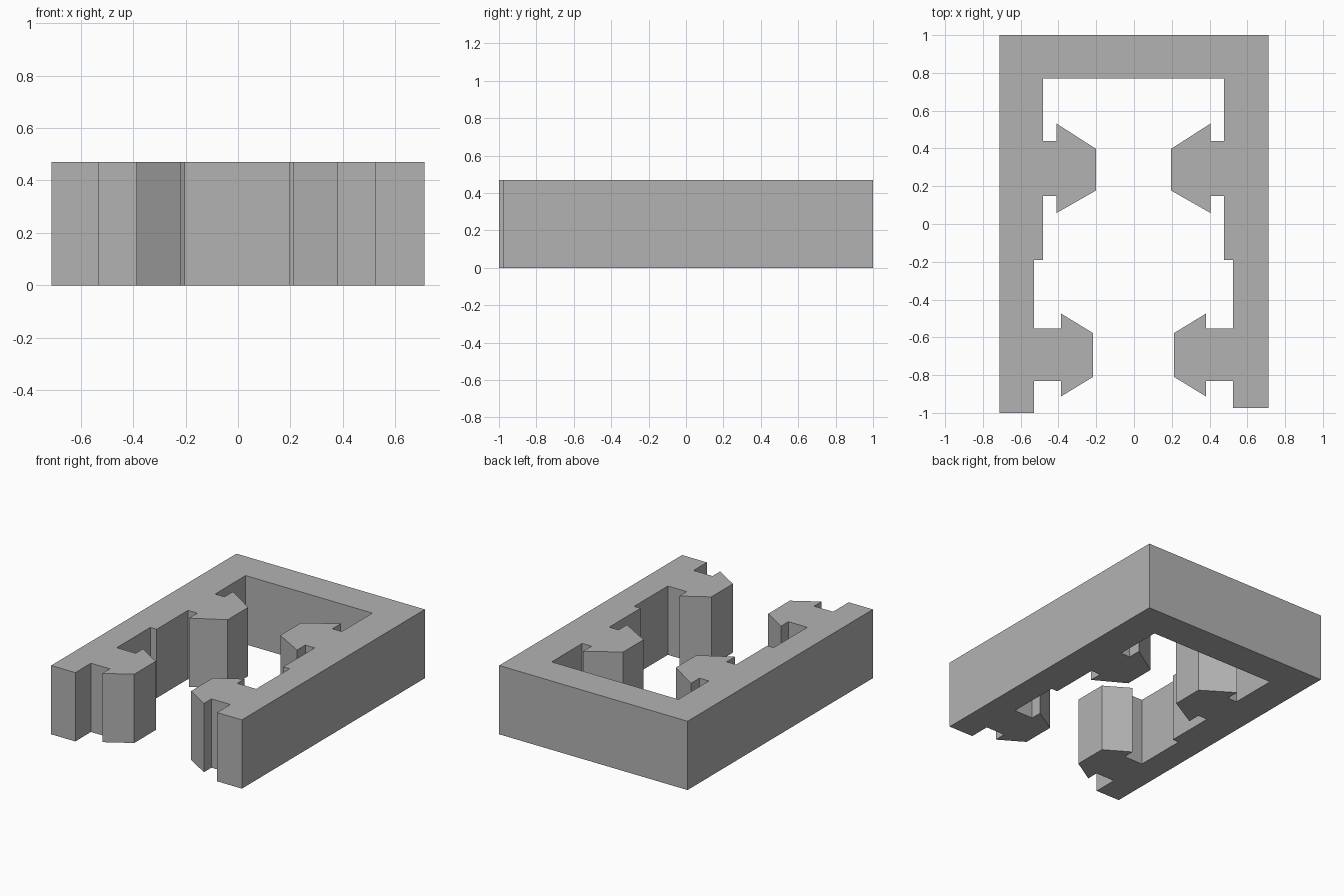
import bpy
import bmesh

HEIGHT = 0.47
HALF_WIDTH = 0.712
SHIFT = -0.0025   # the inner cut sits slightly off centre

cube = bpy.data.objects.get("Cube")
if cube:
    bpy.data.objects.remove(cube, do_unlink=True)

# Single grey material
grey = bpy.data.materials.new("plain grey")
grey.use_nodes = True
colour = (0.45, 0.45, 0.45, 1.0)
grey.diffuse_color = colour
grey.node_tree.nodes["Principled BSDF"].inputs["Base Color"].default_value = colour


def tooth(wall, barb, tip, neck, barb_y, tip_y):
    """Barbed tooth outline, from back to front; each y pair is (back, front)."""
    return [(wall, neck[0]), (barb, neck[0]), (barb, barb_y[0]), (tip, tip_y[0]),
            (tip, tip_y[1]), (barb, barb_y[1]), (barb, neck[1]), (wall, neck[1])]


def arm(side, front):
    """Outline of one arm, from the inner back corner to the outer front corner."""
    inner = [(0.479, 0.77)]
    inner += tooth(0.479, 0.408, 0.199, (0.44, 0.148), (0.532, 0.058), (0.398, 0.177))
    inner += [(0.479, -0.19), (0.527, -0.19)]
    inner += tooth(0.527, 0.384, 0.215, (-0.553, -0.831), (-0.474, -0.913), (-0.577, -0.81))
    inner += [(0.527, front)]
    points = [(side * x + SHIFT, y) for x, y in inner]
    return points + [(side * HALF_WIDTH, front)]


# U-shaped bracket: left arm, back corners, right arm
outline = arm(1, -0.975)
outline += [(HALF_WIDTH, 1.0), (-HALF_WIDTH, 1.0)]
outline += reversed(arm(-1, -1.0))

bm = bmesh.new()
base = bm.faces.new([bm.verts.new((x, y, 0)) for x, y in outline])
extruded = bmesh.ops.extrude_face_region(bm, geom=[base], use_keep_orig=True)
top = [v for v in extruded["geom"] if isinstance(v, bmesh.types.BMVert)]
bmesh.ops.translate(bm, verts=top, vec=(0, 0, HEIGHT))
bmesh.ops.recalc_face_normals(bm, faces=bm.faces)

mesh = bpy.data.meshes.new("toothed_bracket")
bm.to_mesh(mesh)
bm.free()
mesh.materials.append(grey)
bracket = bpy.data.objects.new("toothed_bracket", mesh)
bpy.context.collection.objects.link(bracket)
